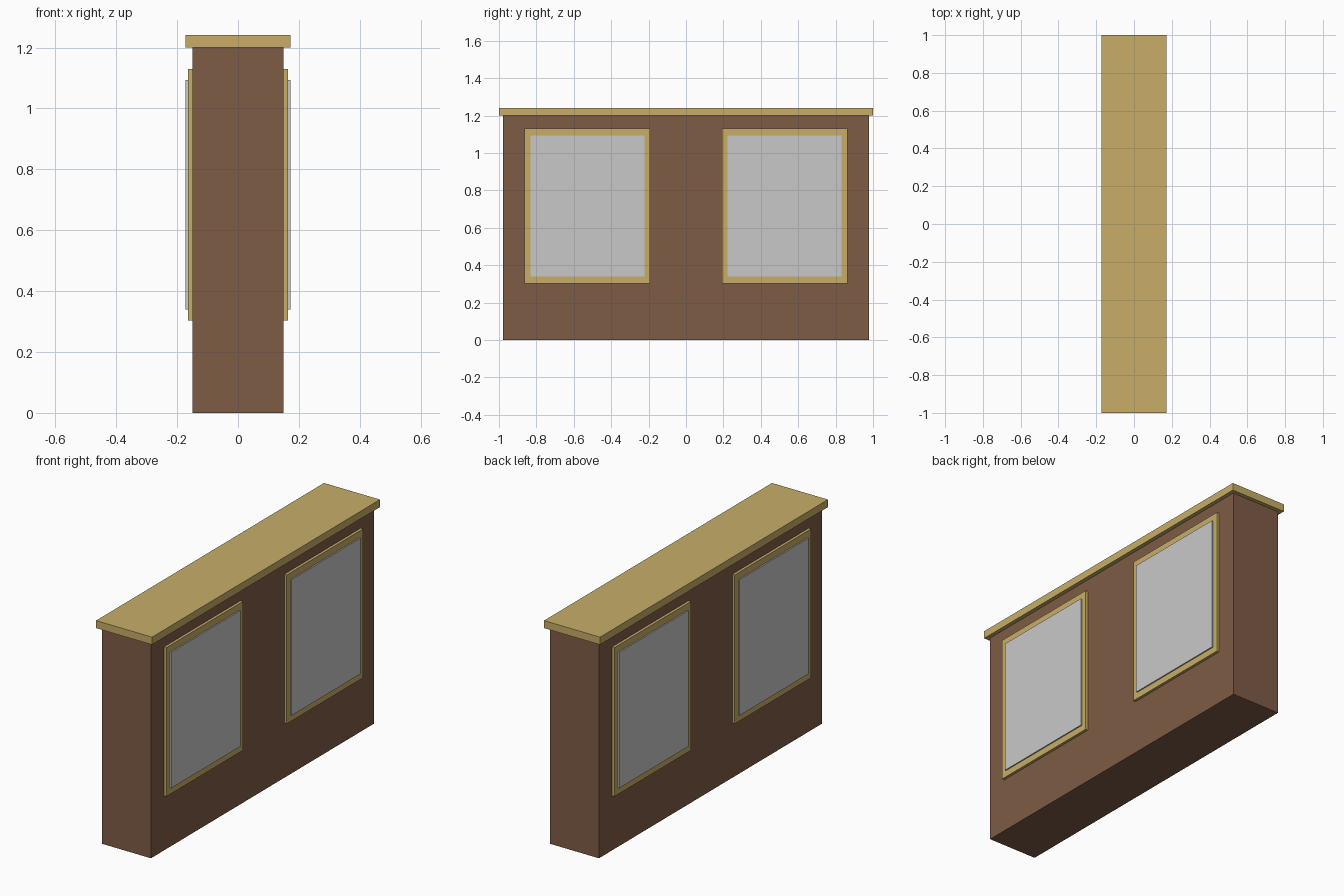
import bpy

if "Cube" in bpy.data.objects:
    bpy.data.objects.remove(bpy.data.objects["Cube"])


def material(name, rgb):
    # sRGB 0-255 to linear
    m = bpy.data.materials.new(name)
    lin = [((c / 255 + 0.055) / 1.055) ** 2.4 for c in rgb]
    m.diffuse_color = (*lin, 1.0)
    m.use_nodes = True
    m.node_tree.nodes["Principled BSDF"].inputs["Base Color"].default_value = m.diffuse_color
    return m


brown = material("brown_wall", (126, 92, 70))
tan = material("tan_trim", (200, 174, 104))
grey = material("light_grey_panel", (201, 201, 201))


def box(name, lo, hi, mat):
    bpy.ops.mesh.primitive_cube_add(size=1)
    ob = bpy.context.object
    ob.name = name
    ob.location = [(a + b) / 2 for a, b in zip(lo, hi)]
    ob.scale = [b - a for a, b in zip(lo, hi)]
    bpy.ops.object.transform_apply(location=True, rotation=False, scale=True)
    ob.data.materials.append(mat)
    return ob


# Wall body and overhanging cap
box("wall_body", (-0.15, -0.978, 0), (0.15, 0.978, 1.2), brown)
box("wall_cap", (-0.172, -1, 1.2), (0.172, 1, 1.242), tan)

# Two framed panels on each long side
for sx, side in ((1, "right"), (-1, "left")):
    for sy, end in ((-1, "front"), (1, "back")):
        def plate(name, x, y0, y1, z0, z1, mat):
            xs, ys = sorted((sx * 0.15, sx * x)), sorted((sy * y0, sy * y1))
            box(f"{name}_{side}_{end}", (xs[0], ys[0], z0), (xs[1], ys[1], z1), mat)

        plate("frame", 0.165, 0.192, 0.863, 0.303, 1.13, tan)
        plate("panel", 0.172, 0.223, 0.831, 0.339, 1.093, grey)
